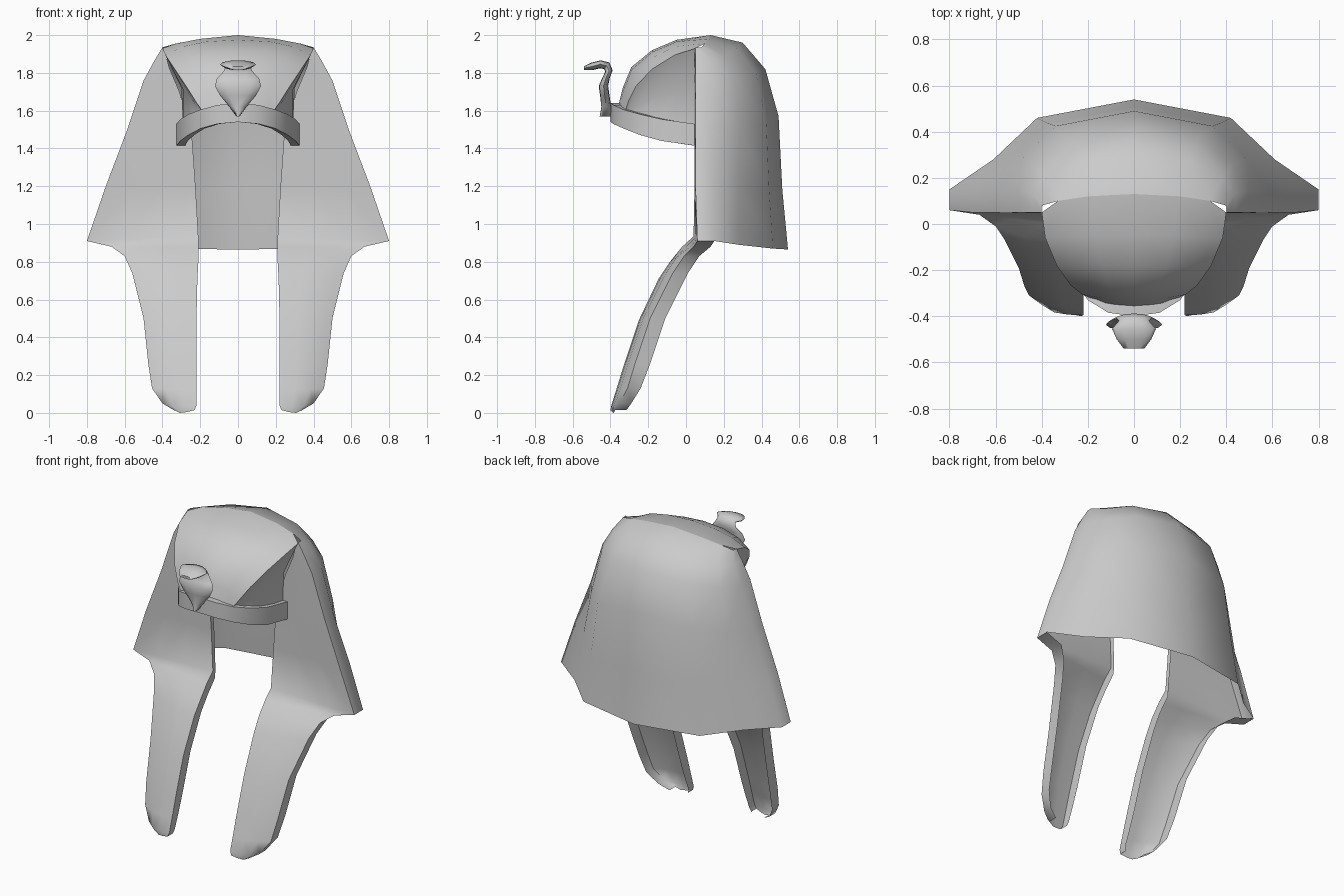
import bpy, bmesh, math
from mathutils import Vector


def make(name, grids, mirror=True, closed=False, caps=False, subdiv=0, angle=45):
    """Skin one or more grids of points (rows of equal length) into one object."""
    bm = bmesh.new()
    for rows in grids:
        vs = [[bm.verts.new(p) for p in row] for row in rows]
        n = len(vs[0])
        for a, b in zip(vs, vs[1:]):
            for i in range(n if closed else n - 1):
                j = (i + 1) % n
                bm.faces.new((a[i], a[j], b[j], b[i]))
        if caps:
            bm.faces.new(vs[0])
            bm.faces.new(vs[-1])
    bmesh.ops.remove_doubles(bm, verts=bm.verts, dist=0.002)
    bmesh.ops.recalc_face_normals(bm, faces=bm.faces)
    me = bpy.data.meshes.new(name)
    bm.to_mesh(me)
    bm.free()
    ob = bpy.data.objects.new(name, me)
    bpy.context.collection.objects.link(ob)
    if mirror:
        m = ob.modifiers.new("Mirror", 'MIRROR')
        m.use_clip = True
        m.merge_threshold = 0.002
    if subdiv:
        s = ob.modifiers.new("Smooth", 'SUBSURF')
        s.levels = s.render_levels = subdiv
    bpy.ops.object.select_all(action='DESELECT')
    ob.select_set(True)
    bpy.context.view_layer.objects.active = ob
    bpy.ops.object.shade_smooth_by_angle(angle=math.radians(angle))
    return ob


# Front wings running into the hanging lappets:
# inner x, y, z, outer x, y, z, side depth
wing = [
    (.385, .045, 1.91, .40, .05, 1.935, .03),
    (.365, .045, 1.83, .44, .05, 1.87, .08),
    (.31, .045, 1.70, .50, .05, 1.76, .10),
    (.245, .045, 1.48, .59, .05, 1.49, .09),
    (.225, .045, 1.20, .70, .05, 1.20, .10),
    (.21, .04, .935, .80, .06, .91, .09),
    (.21, -.02, .88, .67, .04, .88, .09),
    (.21, -.085, .80, .60, -.01, .83, .08),
    (.215, -.145, .71, .56, -.07, .74, .08),
    (.22, -.25, .49, .50, -.19, .50, .08),
    (.22, -.33, .25, .475, -.27, .26, .08),
    (.22, -.37, .12, .455, -.31, .13, .07),
    (.22, -.395, .04, .40, -.35, .05, .06),
    (.23, -.40, .015, .34, -.375, .015, .06),
]
front = []
for k, (xi, yi, zi, xo, yo, zo, d) in enumerate(wing):
    a, b = Vector((xi, yi, zi)), Vector((xo, yo, zo))
    bulge = Vector((0, -.02 if 6 < k < 13 else 0, -.015 if k > 11 else 0))
    back = Vector((0, d, 0))
    front.append([a + back * (.3 if k < 6 else .9), a, a.lerp(b, .35) + bulge * .7,
                  a.lerp(b, .7) + bulge, b, b + back])

# Back cloth, from the side fold round to the middle of the back
back_rows = [
    [(.40, .08, 1.935), (.33, .10, 1.955), (.20, .12, 1.98), (0, .13, 2.0)],
    [(.44, .13, 1.87), (.38, .20, 1.89), (.24, .27, 1.93), (0, .30, 1.96)],
    [(.50, .15, 1.76), (.43, .26, 1.77), (.28, .37, 1.80), (0, .42, 1.82)],
    [(.59, .14, 1.49), (.49, .28, 1.50), (.34, .425, 1.53), (0, .49, 1.57)],
    [(.70, .15, 1.20), (.55, .28, 1.19), (.38, .44, 1.18), (0, .51, 1.18)],
    [(.80, .15, .91), (.61, .28, .89), (.42, .46, .87), (0, .54, .865)],
]
make("headcloth", [front, back_rows], angle=60)

# Cap over the brow: crown, raised side ridge, hollow temple
cap_rows = [
    [(0, .13, 2.0), (.20, .12, 1.98), (.33, .10, 1.955), (.40, .05, 1.93), (.30, .05, 1.72), (.29, .05, 1.48)],
    [(0, -.05, 1.975), (.17, -.05, 1.965), (.29, -.055, 1.94), (.385, -.06, 1.895), (.29, -.05, 1.71), (.29, -.06, 1.48)],
    [(0, -.18, 1.92), (.14, -.18, 1.91), (.25, -.18, 1.88), (.335, -.18, 1.82), (.26, -.16, 1.68), (.265, -.18, 1.51)],
    [(0, -.29, 1.83), (.10, -.285, 1.82), (.19, -.27, 1.79), (.275, -.265, 1.73), (.225, -.25, 1.63), (.22, -.26, 1.54)],
    [(0, -.335, 1.72), (.08, -.33, 1.71), (.15, -.32, 1.69), (.225, -.305, 1.65), (.19, -.30, 1.60), (.17, -.32, 1.56)],
    [(0, -.37, 1.58), (.05, -.365, 1.58), (.10, -.36, 1.575), (.17, -.33, 1.57), (.165, -.325, 1.565), (.16, -.32, 1.56)],
]
make("cap", [cap_rows], angle=50)

# Brow band: x, y, bottom z, top z
band = [(0, -.40, 1.54, 1.64), (.11, -.385, 1.53, 1.63), (.20, -.33, 1.505, 1.605),
        (.265, -.24, 1.47, 1.58), (.305, -.13, 1.44, 1.555), (.325, .045, 1.415, 1.53)]
half = []
for x, y, z0, z1 in band:
    out = Vector((x, y - .03, 0)).normalized() * .045
    half.append([(x, y, z0), (x, y, z1), (x - out.x, y - out.y, z1), (x - out.x, y - out.y, z0)])
full = [[(-x, y, z) for x, y, z in row] for row in reversed(half[1:])] + half
make("brow_band", [full], mirror=False, closed=True, caps=True, angle=40)

# Rearing serpent: y, z, half width, half thickness, tilt of the section
serpent = [(-.425, 1.57, .008, .032, 0), (-.422, 1.62, .045, .026, 0),
           (-.430, 1.68, .095, .025, 0), (-.437, 1.73, .122, .025, 0),
           (-.425, 1.77, .112, .022, 10), (-.408, 1.81, .075, .020, 10),
           (-.420, 1.838, .065, .022, 50), (-.455, 1.845, .095, .022, 80),
           (-.50, 1.834, .075, .02, 95), (-.54, 1.825, .045, .010, 95)]
rings = []
for y, z, w, t, tilt in serpent:
    c, s = math.cos(math.radians(tilt)), math.sin(math.radians(tilt))
    ring = []
    for i in range(12):
        a = math.tau * i / 12
        u = t * math.sin(a)
        ring.append((w * math.cos(a), y + u * c, z + u * s))
    rings.append(ring)
make("serpent_ornament", [rings], mirror=False, closed=True, caps=True, angle=60)
